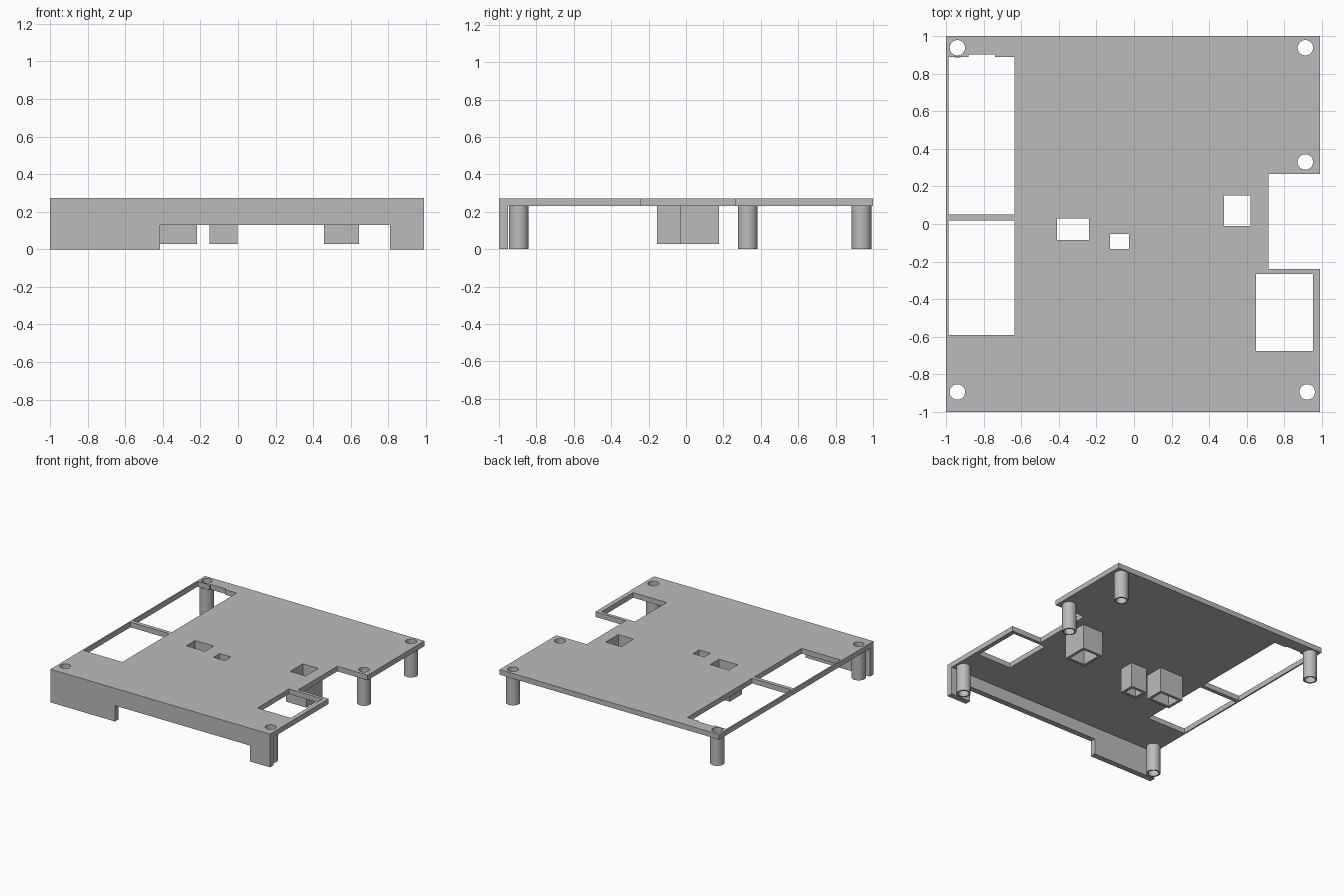
import bpy
import bmesh
from mathutils import Vector

if "Cube" in bpy.data.objects:
    bpy.data.objects.remove(bpy.data.objects["Cube"], do_unlink=True)

LEFT, RIGHT = -1.0, 0.99
UNDER, TOP = 0.23, 0.272

grey = bpy.data.materials.new("plain grey")
grey.use_nodes = True
colour = (0.5, 0.5, 0.5, 1)
grey.diffuse_color = colour
grey.node_tree.nodes["Principled BSDF"].inputs["Base Color"].default_value = colour


def finish(name, bm):
    bmesh.ops.recalc_face_normals(bm, faces=bm.faces)
    mesh = bpy.data.meshes.new(name)
    bm.to_mesh(mesh)
    bm.free()
    mesh.materials.append(grey)
    obj = bpy.data.objects.new(name, mesh)
    bpy.context.collection.objects.link(obj)
    return obj


def prism(name, outline, depth):
    """Extrude a closed outline along a vector."""
    bm = bmesh.new()
    face = bm.faces.new([bm.verts.new(p) for p in outline])
    new = bmesh.ops.extrude_face_region(bm, geom=[face])["geom"]
    verts = [v for v in new if isinstance(v, bmesh.types.BMVert)]
    bmesh.ops.translate(bm, verts=verts, vec=Vector(depth))
    return finish(name, bm)


def box(name, x0, x1, y0, y1, z0, z1):
    base = [(x0, y0, z0), (x1, y0, z0), (x1, y1, z0), (x0, y1, z0)]
    return prism(name, base, (0, 0, z1 - z0))


def cylinder(name, x, y, radius, z0, z1):
    bm = bmesh.new()
    bmesh.ops.create_cone(bm, cap_ends=True, segments=48, radius1=radius,
                          radius2=radius, depth=z1 - z0)
    bmesh.ops.translate(bm, verts=bm.verts, vec=(x, y, (z0 + z1) / 2))
    return finish(name, bm)


def cut(obj, cutter):
    """Subtract the cutter, apply, and discard it."""
    cutter.hide_render = True
    mod = obj.modifiers.new("cut", "BOOLEAN")
    mod.operation, mod.solver, mod.object = "DIFFERENCE", "EXACT", cutter
    bpy.ops.object.select_all(action="DESELECT")
    bpy.context.view_layer.objects.active = obj
    obj.select_set(True)
    bpy.ops.object.modifier_apply(modifier=mod.name)
    bpy.data.objects.remove(cutter, do_unlink=True)


# Cover plate with a turned-down front wall
section = [(-1, 0), (-0.953, 0), (-0.953, UNDER), (1, UNDER), (1, TOP), (-1, TOP)]
cover = prism("cover_plate", [(LEFT, y, z) for y, z in section], (RIGHT - LEFT, 0, 0))

# Notch under the front wall
cut(cover, box("wall_notch", -0.415, 0.81, -1.1, -0.9, -0.1, 0.13))

# Side recess and rectangular windows
for x0, x1, y0, y1 in [(0.715, 1.1, -0.24, 0.265),
                       (0.65, 0.953, -0.677, -0.267),
                       (-0.988, -0.635, -0.59, 0.018),
                       (-0.988, -0.635, 0.05, 0.89),
                       (-0.88, -0.74, 0.8, 0.903)]:
    cut(cover, box("window", x0, x1, y0, y1, 0.2, 0.4))

# Square sleeves hanging below their openings
RIM = 0.023
for name, x0, x1, y0, y1 in [("left_sleeve", 0.48, 0.621, -0.01, 0.153),
                             ("middle_sleeve", -0.128, -0.026, -0.133, -0.054),
                             ("right_sleeve", -0.41, -0.24, -0.084, 0.03)]:
    cut(cover, box("opening", x0, x1, y0, y1, 0.1, 0.4))
    sleeve = box(name, x0 - RIM, x1 + RIM, y0 - RIM, y1 + RIM, 0.027, UNDER)
    cut(sleeve, box("opening", x0, x1, y0, y1, -0.1, 0.4))

# Hollow mounting posts with screw holes through the plate
for name, x, y in [("back_right_post", -0.94, 0.938),
                   ("back_left_post", 0.912, 0.938),
                   ("middle_left_post", 0.912, 0.33),
                   ("front_left_post", 0.922, -0.894),
                   ("front_right_post", -0.94, -0.894)]:
    cut(cover, cylinder("screw_hole", x, y, 0.041, 0.1, 0.4))
    post = cylinder(name, x, y, 0.053, 0, UNDER)
    cut(post, cylinder("screw_hole", x, y, 0.041, -0.1, 0.4))
    bpy.ops.object.shade_smooth_by_angle()
